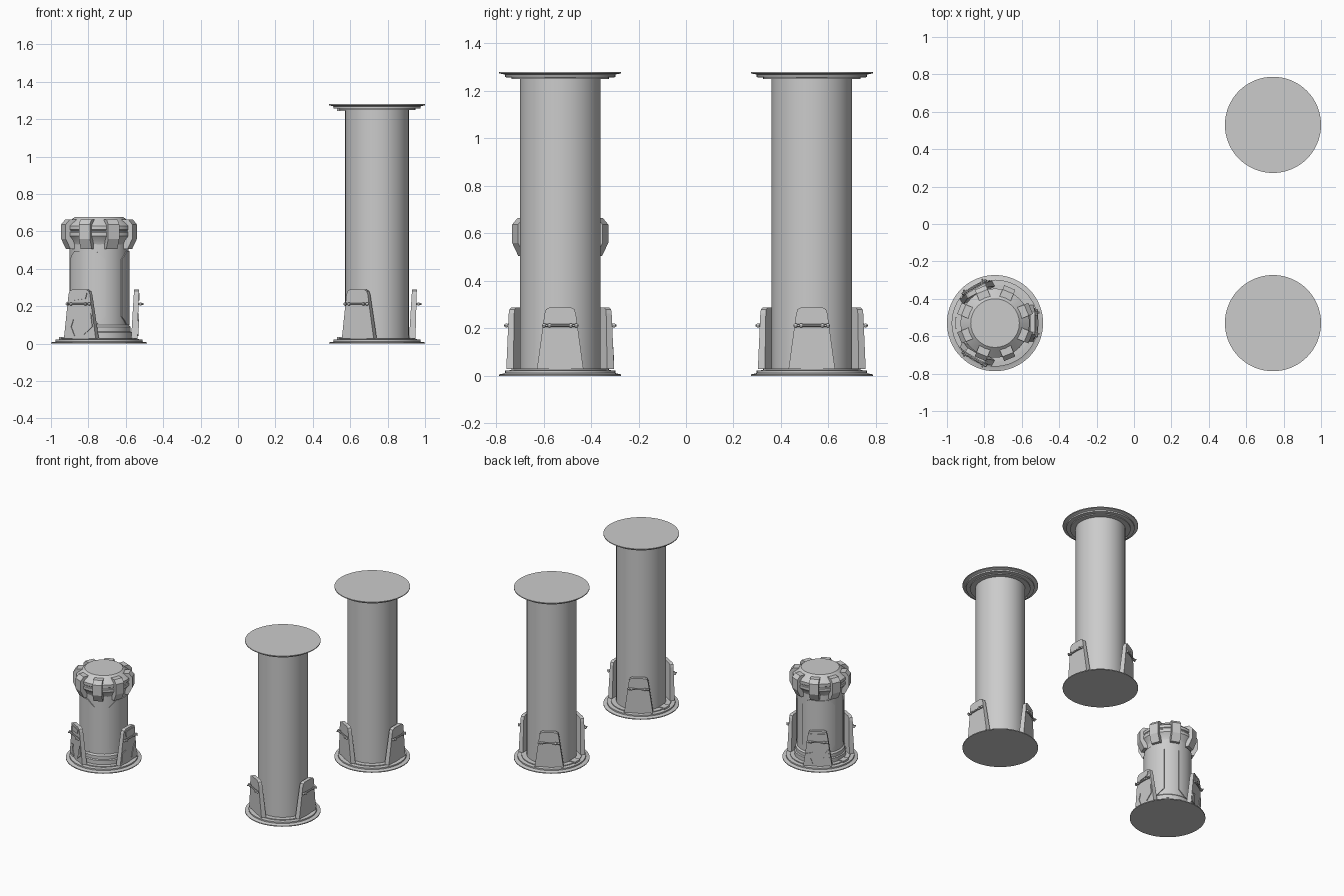
import bpy, bmesh
from math import cos, sin, pi, radians
from mathutils import Matrix, Vector

if "Cube" in bpy.data.objects:
    bpy.data.objects.remove(bpy.data.objects["Cube"])


def finish(name, bm, matrix, smooth=False):
    bmesh.ops.recalc_face_normals(bm, faces=bm.faces)
    me = bpy.data.meshes.new(name)
    bm.to_mesh(me)
    bm.free()
    ob = bpy.data.objects.new(name, me)
    bpy.context.collection.objects.link(ob)
    ob.matrix_world = matrix
    if smooth:
        bpy.ops.object.select_all(action='DESELECT')
        bpy.context.view_layer.objects.active = ob
        ob.select_set(True)
        bpy.ops.object.shade_smooth_by_angle(angle=radians(30))
    return ob


def lathe(name, profile, matrix, segs=48):
    """Closed solid turned from (radius, z) points, capped at both ends."""
    bm = bmesh.new()
    rings = [[bm.verts.new((r * cos(2 * pi * i / segs), r * sin(2 * pi * i / segs), z))
              for i in range(segs)] for r, z in profile]
    for a, b in zip(rings, rings[1:]):
        for i in range(segs):
            j = (i + 1) % segs
            bm.faces.new((a[i], a[j], b[j], b[i]))
    bm.faces.new(rings[0][::-1])
    bm.faces.new(rings[-1])
    return finish(name, bm, matrix, True)


def loft(name, lo, hi, matrix):
    """Solid between two outlines with the same number of points."""
    bm = bmesh.new()
    a = [bm.verts.new(p) for p in lo]
    b = [bm.verts.new(p) for p in hi]
    n = len(a)
    for i in range(n):
        j = (i + 1) % n
        bm.faces.new((a[i], a[j], b[j], b[i]))
    bm.faces.new(a[::-1])
    bm.faces.new(b)
    return finish(name, bm, matrix)


def turn(deg):
    return Matrix.Rotation(radians(deg), 4, 'Z')


FLANGE = [(0.257, 0), (0.257, 0.006), (0.236, 0.01), (0.232, 0.012), (0.232, 0.022),
          (0.205, 0.024), (0.205, 0.03), (0.165, 0.03)]


def flange(name, m):
    lathe(name, FLANGE, m, 64)
    # small latch lying on the flange
    box = [(-0.215, -0.03), (-0.15, -0.03), (-0.15, 0.03), (-0.215, 0.03)]
    loft(name + "_latch", [(x, y, 0.02) for x, y in box], [(x, y, 0.036) for x, y in box], m)


def fin(name, m, worn):
    # tapered bracket plate leaning slightly outward
    outline = [(-0.098, 0.028), (0.098, 0.028), (0.066, 0.262), (0.060, 0.280), (0.045, 0.288),
               (-0.045, 0.288), (-0.060, 0.280), (-0.066, 0.262)]
    inner = lambda z: 0.170 + 0.06 * z
    outer = lambda z: 0.205 + 0.028 * z
    loft(name, [(inner(z), y, z) for y, z in outline], [(outer(z), y, z) for y, z in outline], m)
    # chipped overlay on worn plates
    if worn:
        chips = [[(-0.088, 0.05), (-0.03, 0.04), (-0.05, 0.09), (-0.035, 0.13), (-0.079, 0.12)],
                 [(0.03, 0.05), (0.08, 0.09), (0.072, 0.16), (0.05, 0.12)],
                 [(-0.04, 0.23), (0.04, 0.24), (0.05, 0.27), (-0.05, 0.27)]]
        for i, c in enumerate(chips):
            loft(f"{name}_chip_{i}", [(outer(z) - 0.002, y, z) for y, z in c],
                 [(outer(z) + 0.005, y, z) for y, z in c], m)
    # cross rod with end knobs and stand-off pins
    bm = bmesh.new()
    bmesh.ops.create_cone(bm, cap_ends=True, segments=10, radius1=0.006, radius2=0.006, depth=0.14,
                          matrix=Matrix.Translation((0.222, 0, 0.212)) @ Matrix.Rotation(pi / 2, 4, 'X'))
    for y in (-0.068, -0.045, 0.045, 0.068):
        bmesh.ops.create_uvsphere(bm, u_segments=10, v_segments=6, radius=0.009,
                                  matrix=Matrix.Translation((0.222, y, 0.212)))
    for y in (-0.057, 0.057):
        bmesh.ops.create_cone(bm, cap_ends=True, segments=8, radius1=0.005, radius2=0.005, depth=0.045,
                              matrix=Matrix.Translation((0.216, y, 0.212)) @ Matrix.Rotation(pi / 2, 4, 'Y'))
    finish(name + "_rod", bm, m, True)


def base(name, m, worn=False):
    flange(name + "_base_flange", m)
    for i in range(3):
        fin(f"{name}_fin_{i}", m @ turn(120 * i), worn)


# two tall columns with a mirrored flange on top
for k, y in enumerate((-0.53, 0.53)):
    m = Matrix.Translation((0.743, y, 0))
    name = f"tall_column_{k}"
    base(name, m)
    lathe(name + "_shaft", [(0.17, 0.02), (0.17, 1.26)], m)
    flange(name + "_top_flange", m @ Matrix.Translation((0, 0, 1.28)) @ Matrix.Diagonal((1, 1, -1, 1)))

# short canister
m = Matrix.Translation((-0.743, -0.53, 0))
base("canister", m, True)
lathe("canister_body", [(0.176, 0.025), (0.176, 0.06), (0.168, 0.065), (0.168, 0.09), (0.158, 0.1),
                        (0.158, 0.57)], m)
lathe("canister_head", [(0.158, 0.53), (0.165, 0.55), (0.185, 0.575), (0.185, 0.595), (0.18, 0.6),
                        (0.18, 0.606), (0.185, 0.61), (0.185, 0.63), (0.13, 0.677)], m, 32)

# raised shell panels with chamfered corners behind each fin
for i in range(3):
    bm = bmesh.new()
    n = 14
    cols = []
    for s in range(n + 1):
        a = -42 + 84 * s / n
        cut = max(0, abs(a) - 24) / 18 * 0.045
        ca, sa = cos(radians(a)), sin(radians(a))
        cols.append([bm.verts.new((r * ca, r * sa, z)) for r, z in
                     ((0.154, 0.1 + cut), (0.164, 0.1 + cut), (0.164, 0.495 - cut), (0.154, 0.495 - cut))])
    for a, b in zip(cols, cols[1:]):
        for j in range(4):
            bm.faces.new((a[j], b[j], b[(j + 1) % 4], a[(j + 1) % 4]))
    bm.faces.new(cols[0])
    bm.faces.new(cols[-1][::-1])
    finish(f"canister_panel_{i}", bm, m @ turn(120 * i), True)

# eight lugs clamped around the head
LUG = [(0.15, 0.505), (0.178, 0.505), (0.206, 0.56), (0.206, 0.637), (0.182, 0.664), (0.14, 0.664)]
for i in range(8):
    loft(f"head_lug_{i}", [(r, -0.032, z) for r, z in LUG], [(r, 0.032, z) for r, z in LUG],
         m @ turn(22.5 + 45 * i))
